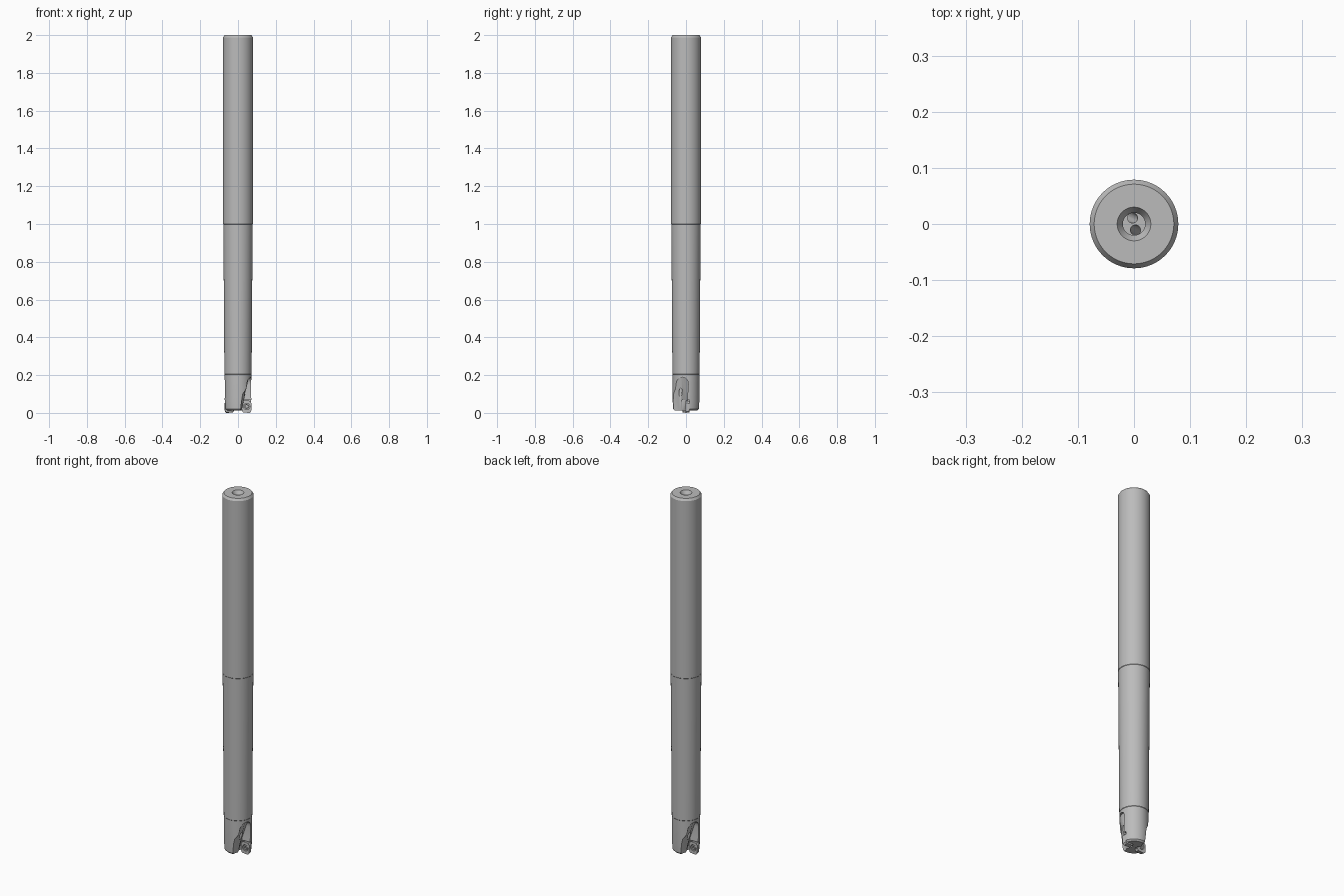
import bpy, bmesh, math
from mathutils import Vector, Matrix

if "Cube" in bpy.data.objects:
    bpy.data.objects.remove(bpy.data.objects["Cube"])

steel = bpy.data.materials.new("steel_grey")
steel.diffuse_color = (0.5, 0.5, 0.5, 1)
steel.use_nodes = True
steel.node_tree.nodes["Principled BSDF"].inputs["Base Color"].default_value = steel.diffuse_color


def make(name, bm):
    bmesh.ops.recalc_face_normals(bm, faces=bm.faces)
    me = bpy.data.meshes.new(name)
    bm.to_mesh(me)
    bm.free()
    me.materials.append(steel)
    ob = bpy.data.objects.new(name, me)
    bpy.context.collection.objects.link(ob)
    return ob


def activate(ob):
    bpy.ops.object.select_all(action='DESELECT')
    ob.select_set(True)
    bpy.context.view_layer.objects.active = ob


def smooth(ob):
    activate(ob)
    bpy.ops.object.shade_smooth_by_angle(angle=math.radians(30))


def lathe(name, prof, n=64):
    """Revolve (radius, z) points around z; zero radius makes a pole."""
    bm = bmesh.new()
    rings = []
    for r, z in prof:
        if r == 0:
            rings.append([bm.verts.new((0, 0, z))] * n)
        else:
            rings.append([bm.verts.new((r * math.cos(2 * math.pi * i / n),
                                        r * math.sin(2 * math.pi * i / n), z)) for i in range(n)])
    for a, b in zip(rings, rings[1:]):
        for i in range(n):
            j = (i + 1) % n
            bm.faces.new(list(dict.fromkeys((a[i], a[j], b[j], b[i]))))
    return make(name, bm)


def prism(name, front, back):
    """Solid joining two matching outlines."""
    bm = bmesh.new()
    a = [bm.verts.new(p) for p in front]
    b = [bm.verts.new(p) for p in back]
    bm.faces.new(a)
    bm.faces.new(b[::-1])
    for i in range(len(a)):
        j = (i + 1) % len(a)
        bm.faces.new((a[i], b[i], b[j], a[j]))
    return make(name, bm)


def rod(name, p, q, r, n=24):
    p, q = Vector(p), Vector(q)
    bm = bmesh.new()
    rot = (q - p).to_track_quat('Z', 'Y').to_matrix().to_4x4()
    bmesh.ops.create_cone(bm, cap_ends=True, segments=n, radius1=r, radius2=r, depth=(q - p).length,
                          matrix=Matrix.Translation((p + q) / 2) @ rot)
    return make(name, bm)


def cut(ob, cutter):
    cutter.hide_render = True
    m = ob.modifiers.new("cut", 'BOOLEAN')
    m.operation, m.solver, m.object = 'DIFFERENCE', 'EXACT', cutter
    activate(ob)
    bpy.ops.object.modifier_apply(modifier=m.name)
    bpy.data.objects.remove(cutter)


def turn(ob, half):
    if half:
        ob.data.transform(Matrix.Rotation(math.pi, 4, 'Z'))
    return ob


# Shank, tapered neck, cutting head and coolant bore in one turned body
body = lathe("tool_body", [
    (0, 0.012), (0.06, 0.012), (0.068, 0.02), (0.0705, 0.06), (0.0705, 0.203), (0.072, 0.205),
    (0.0775, 0.998), (0.079, 1.0), (0.079, 1.988), (0.071, 2.0),
    (0.03, 2.0), (0.02, 1.983), (0.02, 0.32), (0, 0.32)])


def floor_x(z):
    """Flute floor, running out of the surface near the top."""
    return 0.006 + 0.1 * max(z, 0) + 0.9 * max(z, 0) ** 2


for half in (False, True):
    # Chip flute: rounded at the top, leaning forward as it descends
    line = [(-0.03, -0.05), (0.004, -0.05), (0.004, 0.04), (0.008, 0.09), (0.012, 0.15)]
    line += [(-0.02 + 0.032 * math.cos(a), 0.155 + 0.034 * math.sin(a))
             for a in [math.pi * k / 12 for k in range(1, 13)]]
    line += [(-0.055, 0.13), (-0.07, 0.09), (-0.1, 0.04), (-0.1, -0.05)]
    bm = bmesh.new()
    levels = 14
    a = [bm.verts.new((0.15, y, z)) for y, z in line]
    b = [bm.verts.new((floor_x(z), y, z)) for y, z in line]
    bm.faces.new(a)
    bmesh.ops.triangulate(bm, faces=[bm.faces.new(b[::-1])])
    for i in range(len(a)):
        j = (i + 1) % len(a)
        bm.faces.new((a[i], b[i], b[j], a[j]))
    cut(body, turn(make("flute_cutter", bm), half))

    # Insert pocket
    sq = [(0.019, -0.05), (0.1, -0.05), (0.1, 0.068), (0.019, 0.068)]
    cut(body, turn(prism("pocket_cutter", [(x, -0.02, z) for x, z in sq],
                         [(x, 0.0185, z) for x, z in sq]), half))
    # Slanted coolant channel from the bore into the flute
    cut(body, turn(rod("coolant_cutter", (0, -0.0095, 0.335), (0.045, -0.032, 0.075), 0.009), half))
smooth(body)

for half, side in ((False, "right"), (True, "left")):
    # Cutting insert with clipped corners and tapered clearance
    shape = [(0.026, 0.002), (0.062, 0), (0.07, 0.007), (0.071, 0.052),
             (0.062, 0.064), (0.032, 0.066), (0.021, 0.056), (0.02, 0.014)]
    cx, cz = 0.046, 0.034
    ins = prism("cutting_insert_" + side, [(x, -0.002, z) for x, z in shape],
                [(cx + (x - cx) * 0.9, 0.019, cz + (z - cz) * 0.9) for x, z in shape])
    turn(ins, half)
    cut(ins, turn(rod("screw_hole", (cx, -0.03, cz), (cx, 0.012, cz), 0.017), half))
    smooth(ins)
    # Clamping screw with a hexagonal socket
    screw = turn(rod("insert_screw_" + side, (cx, 0.0, cz), (cx, 0.016, cz), 0.014), half)
    cut(screw, turn(rod("socket_cutter", (cx, -0.02, cz), (cx, 0.008, cz), 0.008, 6), half))
    smooth(screw)
